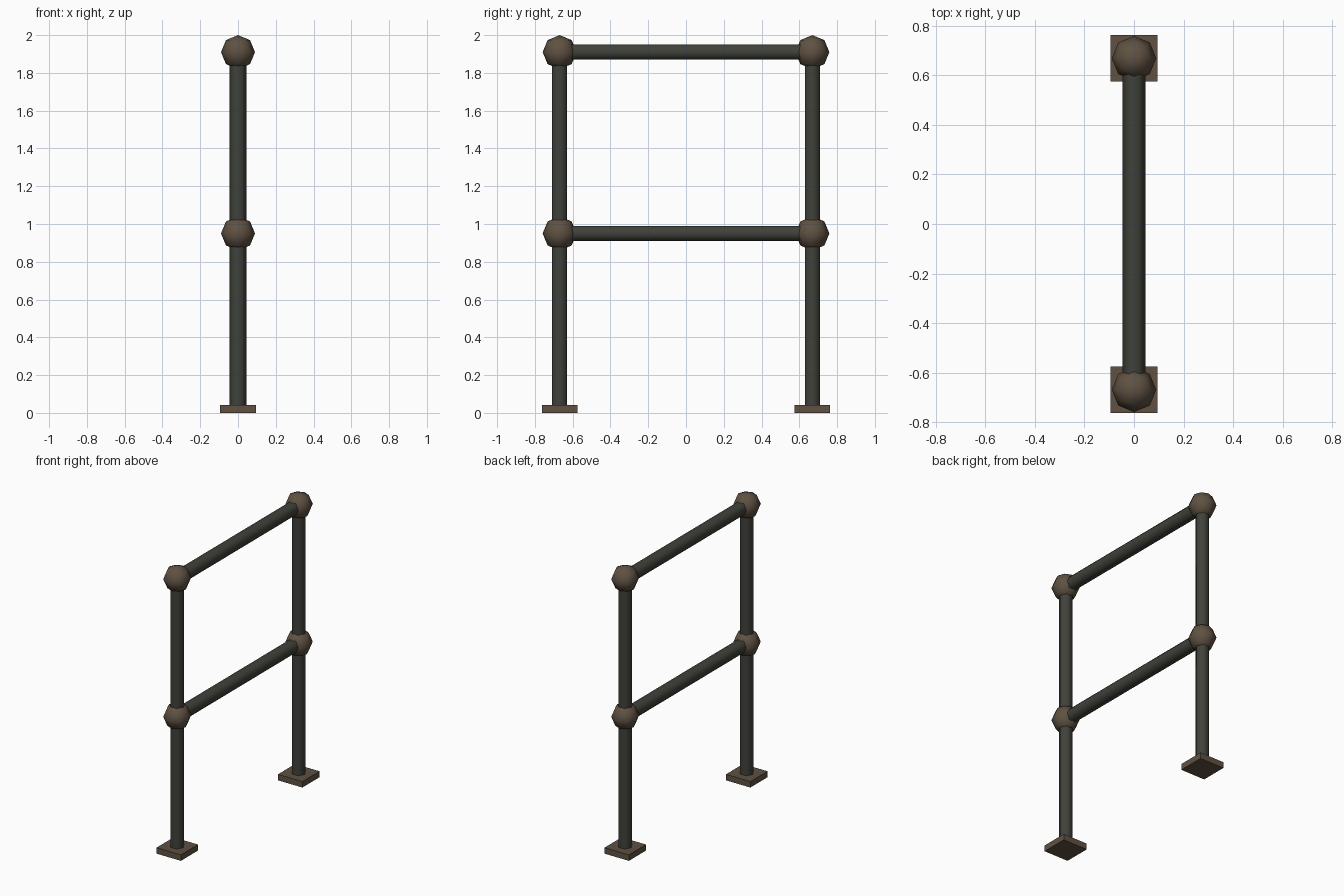
import bpy, bmesh, math
from mathutils import Matrix

if "Cube" in bpy.data.objects:
    bpy.data.objects.remove(bpy.data.objects["Cube"])

POST_Y = 0.669
LEVELS = {"middle": 0.95, "top": 1.91}
TUBE_R, BALL_R = 0.046, 0.09


def material(name, rgb):
    m = bpy.data.materials.new(name)
    m.diffuse_color = (*rgb, 1)
    m.use_nodes = True
    m.node_tree.nodes["Principled BSDF"].inputs["Base Color"].default_value = m.diffuse_color
    return m


steel = material("dark grey green steel", (0.050, 0.053, 0.042))
brown = material("weathered brown", (0.115, 0.083, 0.055))


def finish(bm, name, mat, loc, smooth=False):
    mesh = bpy.data.meshes.new(name)
    for f in bm.faces:
        f.smooth = smooth and len(f.verts) < 5   # keep hexagon caps flat
    bm.to_mesh(mesh)
    bm.free()
    mesh.materials.append(mat)
    ob = bpy.data.objects.new(name, mesh)
    ob.location = loc
    bpy.context.collection.objects.link(ob)


def tube(name, length, loc, along_y=False):
    # six-sided tube with its corners pointing along x
    bm = bmesh.new()
    rot = Matrix.Rotation(math.pi / 2, 4, 'Z')
    if along_y:
        rot = Matrix.Rotation(math.pi / 2, 4, 'X') @ rot
    bmesh.ops.create_cone(bm, cap_ends=True, segments=6, radius1=TUBE_R,
                          radius2=TUBE_R, depth=length, matrix=rot)
    finish(bm, name, steel, loc, True)


def ball(name, loc):
    bm = bmesh.new()
    bmesh.ops.create_uvsphere(bm, u_segments=8, v_segments=4, radius=BALL_R)
    finish(bm, name, brown, loc, True)


def plate(name, loc):
    bm = bmesh.new()
    bmesh.ops.create_cube(bm, size=1, matrix=Matrix.Diagonal((0.188, 0.188, 0.042, 1)))
    finish(bm, name, brown, loc)


# posts with base plates and ball joints
for side, y in (("front", -POST_Y), ("back", POST_Y)):
    plate(side + "_base_plate", (0, y, 0.021))
    top = LEVELS["top"]
    tube(side + "_post", top - 0.02, (0, y, top / 2 + 0.01))
    for level, z in LEVELS.items():
        ball(f"{side}_{level}_joint", (0, y, z))

# horizontal rails
for level, z in LEVELS.items():
    tube(level + "_rail", 2 * POST_Y, (0, 0, z), along_y=True)
